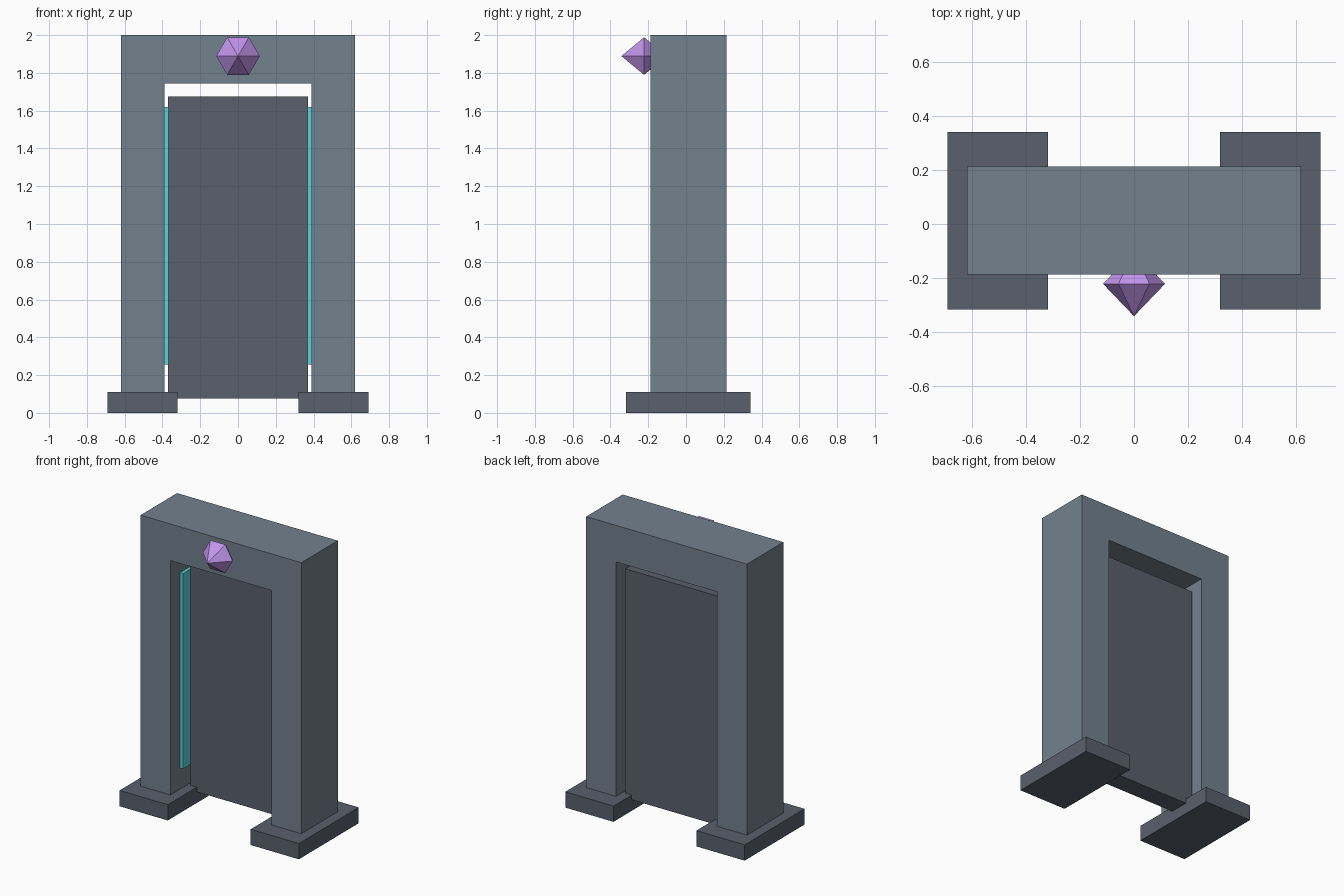
import bpy, bmesh, math
from mathutils import Matrix

if "Cube" in bpy.data.objects:
    bpy.data.objects.remove(bpy.data.objects["Cube"])


def material(name, rgb):
    m = bpy.data.materials.new(name)
    m.diffuse_color = (*rgb, 1)
    m.use_nodes = True
    m.node_tree.nodes["Principled BSDF"].inputs["Base Color"].default_value = m.diffuse_color
    return m


stone = material("stone", (0.17, 0.22, 0.27))
dark_stone = material("dark_stone", (0.10, 0.115, 0.15))
cyan = material("cyan_glow", (0.10, 0.65, 0.72))
purple = material("purple_crystal", (0.55, 0.30, 0.85))


def finish(name, bm, mat):
    bmesh.ops.recalc_face_normals(bm, faces=bm.faces)
    me = bpy.data.meshes.new(name)
    bm.to_mesh(me)
    bm.free()
    me.materials.append(mat)
    ob = bpy.data.objects.new(name, me)
    bpy.context.collection.objects.link(ob)
    return ob


def box(name, x, y, z, mat):
    """Box from (min, max) ranges on each axis."""
    bm = bmesh.new()
    mid = [(a + b) / 2 for a, b in (x, y, z)]
    size = [b - a for a, b in (x, y, z)]
    bmesh.ops.create_cube(bm, size=1, matrix=Matrix.Translation(mid) @ Matrix.Diagonal((*size, 1)))
    return finish(name, bm, mat)


# Arch frame: one extruded doorway profile
profile = [(-0.62, 0.05), (-0.62, 2.0), (0.62, 2.0), (0.62, 0.05),
           (0.39, 0.05), (0.39, 1.745), (-0.39, 1.745), (-0.39, 0.05)]
y_front, y_back = -0.188, 0.214
bm = bmesh.new()
face = bm.faces.new([bm.verts.new((x, y_front, z)) for x, z in profile])
ext = bmesh.ops.extrude_face_region(bm, geom=[face], use_keep_orig=True)
bmesh.ops.translate(bm, vec=(0, y_back - y_front, 0),
                    verts=[v for v in ext["geom"] if isinstance(v, bmesh.types.BMVert)])
finish("arch_frame", bm, stone)

# Recessed door slab
box("door_panel", (-0.37, 0.37), (0.003, 0.141), (0.077, 1.675), dark_stone)

# Plinths and glowing strips on both sides
for side, s in (("left", -1), ("right", 1)):
    box(side + "_plinth", sorted((s * 0.32, s * 0.692)), (-0.317, 0.342), (0, 0.11), dark_stone)
    box(side + "_light_strip", sorted((s * 0.367, s * 0.395)), (-0.083, 0.06), (0.257, 1.62), cyan)

# Hexagonal double-pointed crystal on the lintel
bm = bmesh.new()
ring = [bm.verts.new((0.115 * math.cos(i * math.pi / 3), -0.222,
                      1.889 + 0.115 * math.sin(i * math.pi / 3))) for i in range(6)]
for tip_y in (-0.342, -0.102):
    tip = bm.verts.new((0, tip_y, 1.889))
    for i in range(6):
        bm.faces.new((ring[i], ring[(i + 1) % 6], tip))
finish("crystal", bm, purple)
